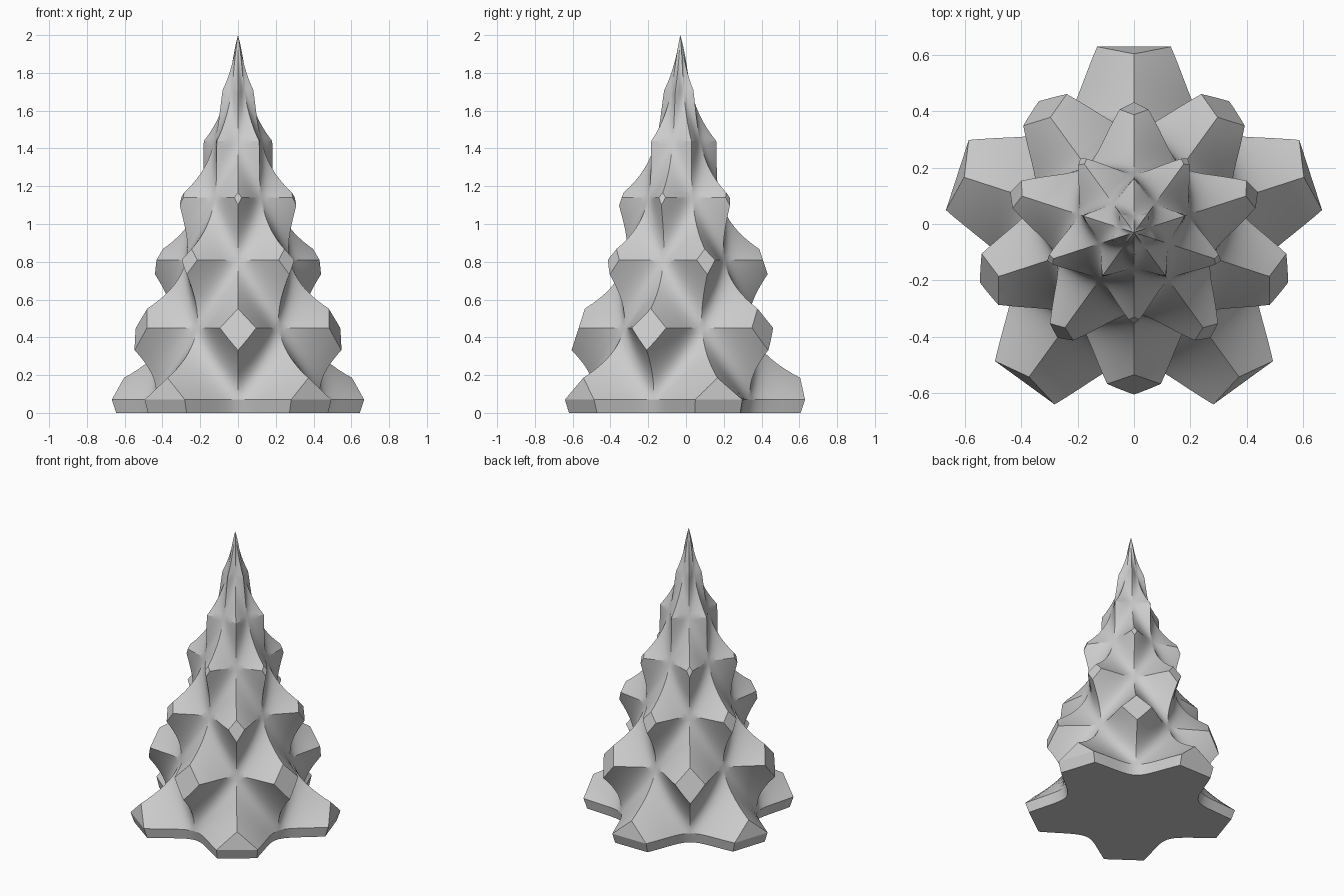
import bpy
import bmesh
from math import cos, sin, radians, pi, floor
from mathutils import Vector

cube = bpy.data.objects.get("Cube")
if cube:
    bpy.data.objects.remove(cube, do_unlink=True)

AXIS_Y = -0.03
STEPS = 14                                        # grid steps per cell
TIERS = [0.07, 0.45, 0.81, 1.14, 1.44, 1.71, 2.0]  # height of each ring of tips
HOLLOW = [0.46, 0.37, 0.29, 0.21, 0.13, 0.055, 0]  # radius at the valleys
REACH = [0.45, 0.34, 0.226, 0.123, 0.06, 0.03, 0]  # how far uncut tips stand out
CUTS = [(0.66, 0.22), (0.538, 0.32), (0.437, 0.33), (0.31, 0.35)]  # tip facets: radius, slope


def polar(angle, radius, z):
    return Vector((radius * cos(angle), AXIS_Y + radius * sin(angle), z))


def heading(column):
    return radians(-90 + 36 * column)


def blend(values, t):
    k = min(int(t), len(values) - 2)
    return values[k] + (values[k + 1] - values[k]) * (t - k)


def surface(s, t):
    """Point on the scooped cone: valleys run diagonally between staggered tips."""
    u, v = s - floor(s), t - floor(t)
    odd = (floor(s) + floor(t)) % 2
    swell = (1 - u - v) ** 2 if odd else (u - v) ** 2
    return polar(heading(s), blend(HOLLOW, t) + blend(REACH, t) * swell, blend(TIERS, t))


bm = bmesh.new()

# Scooped body, ring by ring
columns = 10 * STEPS
rows = (len(TIERS) - 1) * STEPS
rings = [[bm.verts.new(surface(i / STEPS, j / STEPS)) for i in range(columns)]
         for j in range(rows)]
for low, high in zip(rings, rings[1:]):
    for i in range(columns):
        n = (i + 1) % columns
        bm.faces.new((low[i], low[n], high[n], high[i]))
apex = bm.verts.new(polar(0, 0, TIERS[-1]))
for i in range(columns):
    bm.faces.new((rings[-1][i], rings[-1][(i + 1) % columns], apex))


def near_tip(face, angle, k):
    c = face.calc_center_median()
    flat = Vector((c.x, c.y - AXIS_Y))
    turn = Vector((cos(angle), sin(angle))).angle(flat, pi) / radians(36)
    return turn + abs(c.z - TIERS[k]) / (TIERS[k + 1] - TIERS[k]) < 0.8


# Flat diamond facets on the tips of the lower tiers
for k, (radius, slope) in enumerate(CUTS):
    for j in range(1 - k % 2, 10, 2):
        angle = heading(j)
        faces = [f for f in bm.faces if near_tip(f, angle, k)]
        edges = {e for f in faces for e in f.edges}
        verts = {v for f in faces for v in f.verts}
        cut = bmesh.ops.bisect_plane(
            bm, geom=faces + list(edges) + list(verts), dist=1e-6,
            plane_co=polar(angle, radius, TIERS[k]),
            plane_no=Vector((cos(angle), sin(angle), slope)).normalized(),
            clear_outer=True)["geom_cut"]
        rim = [e for e in cut if isinstance(e, bmesh.types.BMEdge)]
        if k == 0:
            ends = [v for v in cut if isinstance(v, bmesh.types.BMVert)
                    and v.co.z < TIERS[0] + 1e-5]
            if len(ends) == 2:
                rim.append(bm.edges.new(ends))
        bmesh.ops.contextual_create(bm, geom=rim)

# Base plate, drawn in slightly towards the ground
border = [e for e in bm.edges if e.is_boundary and
          all(v.co.z < TIERS[0] + 1e-4 for v in e.verts)]
skirt = bmesh.ops.extrude_edge_only(bm, edges=border)["geom"]
for v in skirt:
    if isinstance(v, bmesh.types.BMVert):
        v.co = Vector((v.co.x * 0.965, AXIS_Y + (v.co.y - AXIS_Y) * 0.965, 0))
bmesh.ops.contextual_create(bm, geom=[
    e for e in skirt if isinstance(e, bmesh.types.BMEdge)
    and all(v.co.z < 1e-5 for v in e.verts)])
bmesh.ops.recalc_face_normals(bm, faces=bm.faces)

mesh = bpy.data.meshes.new("scooped_tree")
bm.to_mesh(mesh)
bm.free()
tree = bpy.data.objects.new("scooped_tree", mesh)
bpy.context.collection.objects.link(tree)

# Single plain grey
grey = bpy.data.materials.new("light_grey")
grey.use_nodes = True
grey.diffuse_color = (0.6, 0.6, 0.6, 1)
grey.node_tree.nodes["Principled BSDF"].inputs["Base Color"].default_value = (0.6, 0.6, 0.6, 1)
mesh.materials.append(grey)

bpy.ops.object.select_all(action="DESELECT")
tree.select_set(True)
bpy.context.view_layer.objects.active = tree
bpy.ops.object.shade_smooth_by_angle(angle=radians(22))
